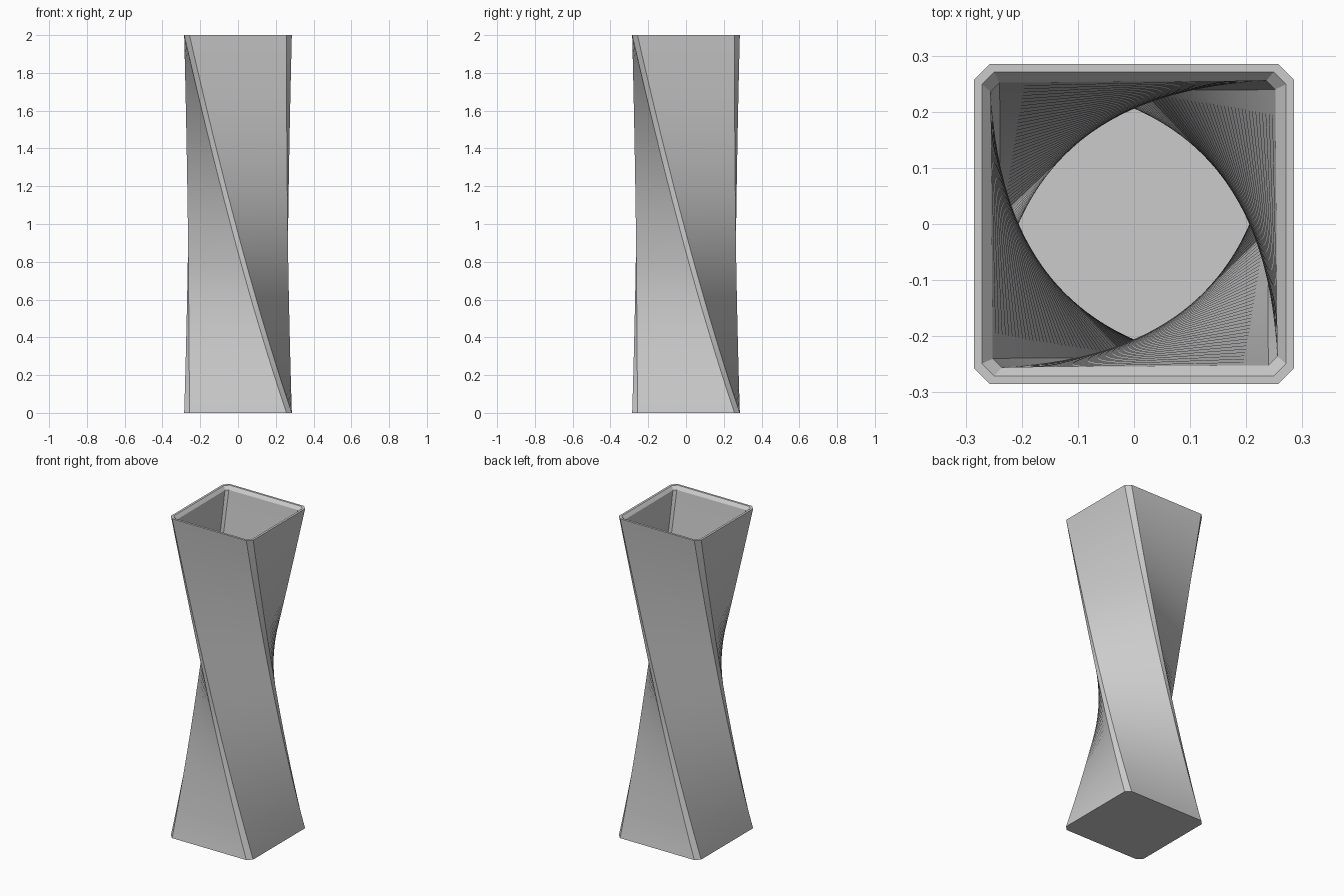
import bpy
import bmesh
import math

cube = bpy.data.objects.get("Cube")
if cube:
    bpy.data.objects.remove(cube, do_unlink=True)

HEIGHT = 2.0
HALF = 0.285
ROWS = 64
FLOOR = 0.04
LIP = 0.02

# Single grey material
grey = bpy.data.materials.new("plain_grey")
grey.use_nodes = True
colour = (0.6, 0.6, 0.6, 1)
grey.diffuse_color = colour
grey.node_tree.nodes["Principled BSDF"].inputs["Base Color"].default_value = colour


def section(half, cut):
    """Square outline with four cut corners, counter-clockwise."""
    points = []
    for k in range(4):
        c, s = round(math.cos(k * math.pi / 2)), round(math.sin(k * math.pi / 2))
        for x, y in ((half, cut - half), (half, half - cut)):
            points.append((x * c - y * s, x * s + y * c))
    return points


def twist(z):
    """Turn and scale of the section at a height: a quarter turn with a waist."""
    u = z / HEIGHT
    side = 1 - 2 * (u + 0.2 * u * (1 - u))
    turn = math.atan(side) - math.pi / 4
    scale = math.hypot(1, side) / math.sqrt(2) * (1 - 0.1 * u * (1 - u))
    return turn, scale


bm = bmesh.new()


def add_ring(z, half, cut):
    turn, scale = twist(z)
    c, s = math.cos(turn) * scale, math.sin(turn) * scale
    return [bm.verts.new((x * c - y * s, x * s + y * c, z))
            for x, y in section(half, cut)]


# Outer wall from the foot up, the lip, then the inner wall down to the floor
rings = [add_ring(HEIGHT * i / ROWS, HALF, 0.028) for i in range(ROWS + 1)]
rings.append(add_ring(HEIGHT, HALF - 0.014, 0.022))
top = HEIGHT - LIP
for i in range(ROWS + 1):
    rings.append(add_ring(top + (FLOOR - top) * i / ROWS, HALF - 0.029, 0.016))

for low, high in zip(rings, rings[1:]):
    for k in range(8):
        n = (k + 1) % 8
        bm.faces.new((low[k], low[n], high[n], high[k]))

# Underside and inner floor
bm.faces.new(rings[0][::-1])
bm.faces.new(rings[-1])
bmesh.ops.recalc_face_normals(bm, faces=bm.faces)

mesh = bpy.data.meshes.new("twisted_vase")
bm.to_mesh(mesh)
bm.free()
mesh.materials.append(grey)
vase = bpy.data.objects.new("twisted_vase", mesh)
bpy.context.collection.objects.link(vase)

# Smooth walls with crisp corners
bpy.ops.object.select_all(action="DESELECT")
vase.select_set(True)
bpy.context.view_layer.objects.active = vase
bpy.ops.object.shade_smooth_by_angle(angle=math.radians(25))
